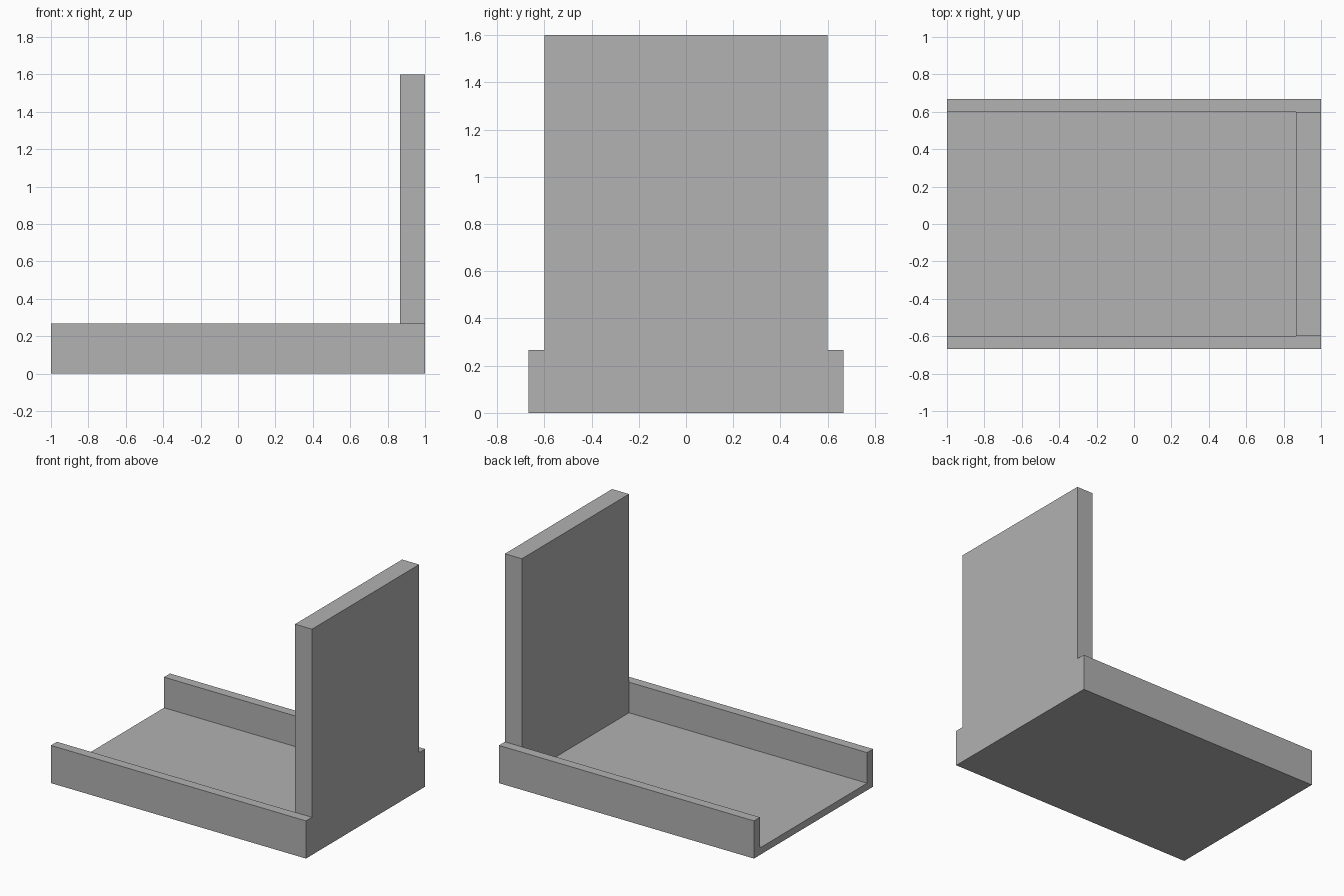
import bpy

if "Cube" in bpy.data.objects:
    bpy.data.objects.remove(bpy.data.objects["Cube"])

grey = bpy.data.materials.new("plain grey")
grey.diffuse_color = (0.445, 0.445, 0.445, 1)
grey.use_nodes = True
grey.node_tree.nodes["Principled BSDF"].inputs["Base Color"].default_value = grey.diffuse_color


def make_mesh(name, verts, faces):
    mesh = bpy.data.meshes.new(name)
    mesh.from_pydata(verts, [], faces)
    mesh.materials.append(grey)
    obj = bpy.data.objects.new(name, mesh)
    bpy.context.collection.objects.link(obj)
    return obj


def extrude_x(name, profile, x0, x1):
    """Extrude a counter-clockwise (y, z) profile from x0 to x1."""
    n = len(profile)
    verts = [(x, y, z) for x in (x0, x1) for y, z in profile]
    faces = [tuple(reversed(range(n))), tuple(range(n, 2 * n))]
    faces += [(i, (i + 1) % n, n + (i + 1) % n, n + i) for i in range(n)]
    return make_mesh(name, verts, faces)


OUTER, INNER = 0.667, 0.6
RAIL_TOP, FLOOR_TOP, WALL_TOP = 0.267, 0.05, 1.6
WALL_X = 0.867

# Open tray: floor with a raised rail along each long side
extrude_x("tray", [
    (-OUTER, 0), (OUTER, 0), (OUTER, RAIL_TOP), (INNER, RAIL_TOP),
    (INNER, FLOOR_TOP), (-INNER, FLOOR_TOP), (-INNER, RAIL_TOP), (-OUTER, RAIL_TOP),
], -1, 1)

# Upright end wall standing between the rails
extrude_x("end_wall", [
    (-INNER, FLOOR_TOP), (INNER, FLOOR_TOP), (INNER, WALL_TOP), (-INNER, WALL_TOP),
], WALL_X, 1)
